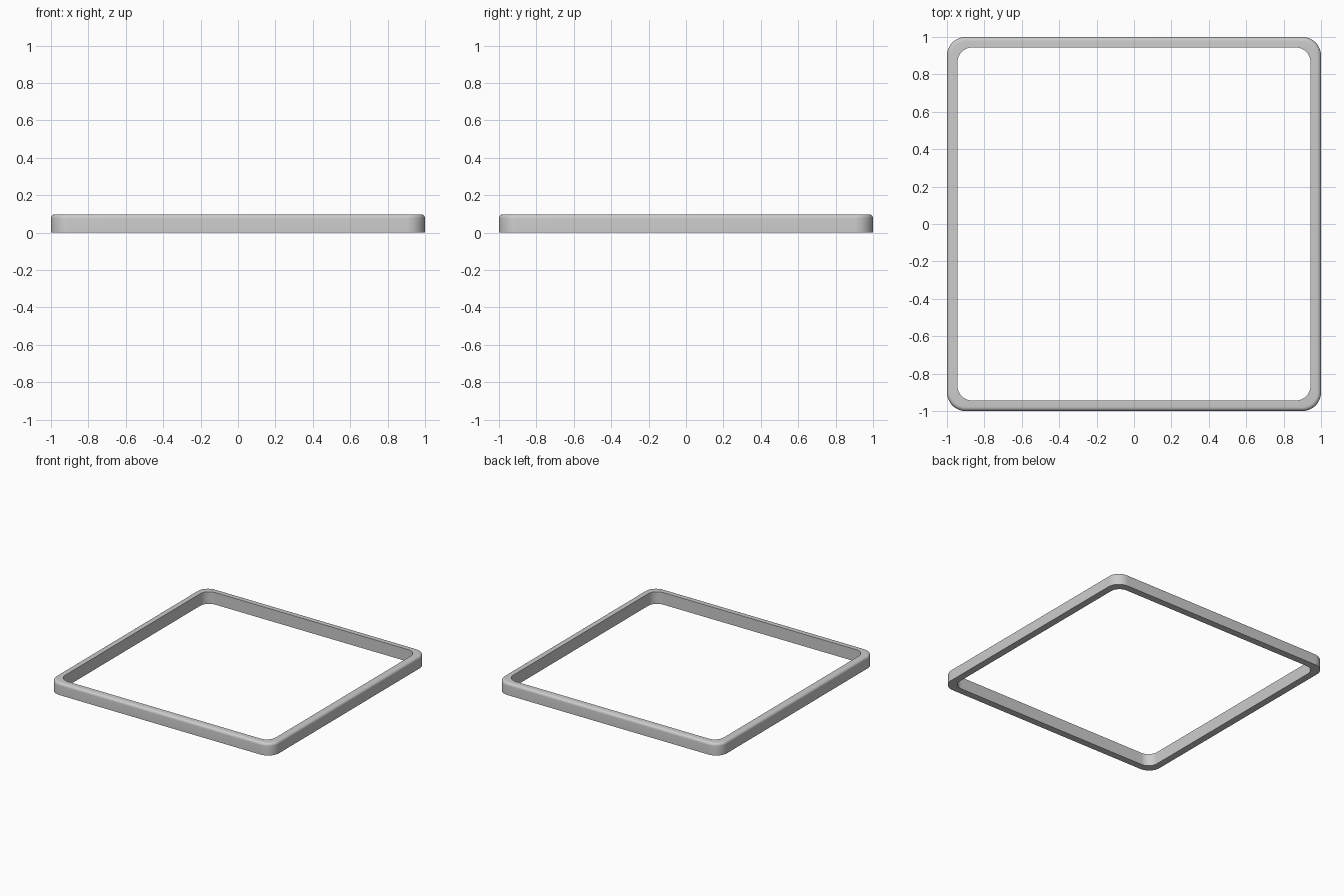
import bpy, bmesh, math

if "Cube" in bpy.data.objects:
    bpy.data.objects.remove(bpy.data.objects["Cube"])

STEPS = 12  # segments per corner


def rounded_square(half, radius, z):
    pts = []
    for k in range(4):
        mid = math.pi / 4 + k * math.pi / 2
        cx = math.copysign(half - radius, math.cos(mid))
        cy = math.copysign(half - radius, math.sin(mid))
        for i in range(STEPS + 1):
            a = k * math.pi / 2 + i / STEPS * math.pi / 2
            pts.append((cx + radius * math.cos(a), cy + radius * math.sin(a), z))
    return pts


# Cross-section: (half width, corner radius, height), rounded on the outer top edge
H, R = 0.098, 0.022
profile = [(0.944, 0.08, 0.0), (1.0, 0.1, 0.0)]
for i in range(7):
    a = i / 6 * math.pi / 2
    inset = R * (1 - math.cos(a))
    profile.append((1 - inset, 0.1 - inset, H - R + R * math.sin(a)))
profile.append((0.944, 0.08, H))

# Square frame: closed loops joined into a ring
bm = bmesh.new()
rings = [[bm.verts.new(p) for p in rounded_square(*s)] for s in profile]
n = len(rings[0])
for j, ring in enumerate(rings):
    nxt = rings[(j + 1) % len(rings)]
    for i in range(n):
        k = (i + 1) % n
        bm.faces.new((ring[i], ring[k], nxt[k], nxt[i]))
bmesh.ops.recalc_face_normals(bm, faces=bm.faces)
mesh = bpy.data.meshes.new("square_frame")
bm.to_mesh(mesh)
bm.free()
frame = bpy.data.objects.new("square_frame", mesh)
bpy.context.collection.objects.link(frame)
bpy.context.view_layer.objects.active = frame
frame.select_set(True)
bpy.ops.object.shade_smooth_by_angle(angle=math.radians(35))
